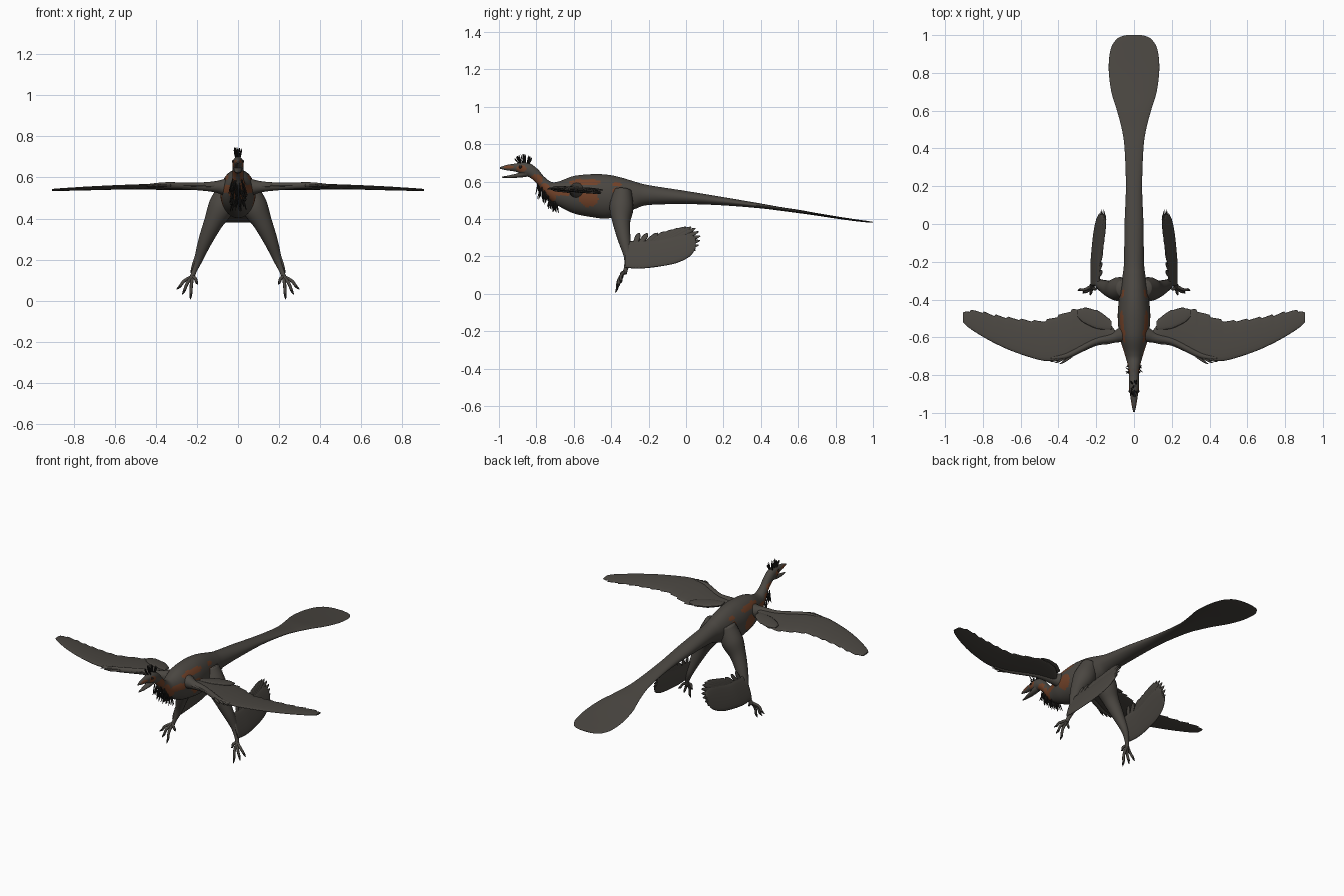
import bpy, bmesh, math, random
from mathutils import Vector as V

random.seed(4)
if "Cube" in bpy.data.objects:
    bpy.data.objects.remove(bpy.data.objects["Cube"])


def material(name, rgb):
    m = bpy.data.materials.new(name)
    m.use_nodes = True
    m.diffuse_color = (*rgb, 1)
    m.node_tree.nodes["Principled BSDF"].inputs["Base Color"].default_value = (*rgb, 1)
    return m


MATS = [material("grey_brown_plumage", (.07, .063, .054)),
        material("rust_markings", (.17, .055, .022)),
        material("black_quill", (.014, .013, .012))]
GREY, RUST, BLACK = range(3)


def smooth_rows(rows, steps):
    """Spline through tuples of numbers."""
    out = []
    for i in range(len(rows) - 1):
        p = [rows[max(0, min(len(rows) - 1, i + k))] for k in (-1, 0, 1, 2)]
        for j in range(steps):
            t = j / steps
            out.append([.5 * (2 * b + (c - a) * t + (2 * a - 5 * b + 4 * c - d) * t * t
                              + (3 * b - a - 3 * c + d) * t ** 3) for a, b, c, d in zip(*p)])
    return out + [list(rows[-1])]


def skin(bm, rings, segs=12, mat=GREY):
    """Bridge elliptical rings given as centre, half axis, half axis."""
    loops = [[bm.verts.new(c + u * math.cos(a) + v * math.sin(a))
              for a in (math.tau * k / segs for k in range(segs))] for c, u, v in rings]
    faces = [bm.faces.new(loops[0]), bm.faces.new(loops[-1][::-1])]
    for a, b in zip(loops, loops[1:]):
        for k in range(segs):
            n = (k + 1) % segs
            faces.append(bm.faces.new((a[k], a[n], b[n], b[k])))
    for f in faces:
        f.smooth, f.material_index = True, mat


def tube(bm, pts, steps=5, segs=8, mat=GREY, flat=1, normal=V((0, .3, 1))):
    """Tapered limb or quill through (x, y, z, radius) points."""
    rows = smooth_rows(pts, steps)
    rings = []
    for i, r in enumerate(rows):
        c = V(r[:3])
        t = (V(rows[min(i + 1, len(rows) - 1)][:3]) - V(rows[max(i - 1, 0)][:3])).normalized()
        u = t.cross(normal).normalized()
        rad = max(r[3], .0006)
        rings.append((c, u * rad, u.cross(t) * rad * flat))
    skin(bm, rings, segs, mat)


def finish(name, bm, mirror=False):
    bmesh.ops.recalc_face_normals(bm, faces=bm.faces[:])
    me = bpy.data.meshes.new(name)
    bm.to_mesh(me)
    bm.free()
    for m in MATS:
        me.materials.append(m)
    ob = bpy.data.objects.new(name, me)
    bpy.context.collection.objects.link(ob)
    if mirror:
        ob.modifiers.new("Mirror", "MIRROR").use_mirror_merge = False
    return ob


def trunk_rings(rows, steps):
    return [(V((0, y, z)), V((max(w, .001), 0, 0)), V((0, 0, max(h, .001))))
            for y, z, w, h in smooth_rows(rows, steps)]


# Head, neck, trunk and paddle tail: y, z, half width, half height
BODY = [(-.995, .673, .004, .004), (-.96, .675, .012, .014), (-.91, .675, .02, .022),
        (-.87, .669, .026, .034), (-.83, .657, .027, .038), (-.79, .622, .026, .042),
        (-.76, .58, .03, .048), (-.72, .547, .04, .052), (-.68, .535, .052, .066),
        (-.6, .53, .076, .1), (-.5, .525, .086, .115), (-.42, .52, .082, .117),
        (-.35, .525, .072, .098), (-.27, .527, .06, .072), (-.2, .528, .053, .053),
        (0, .515, .05, .035), (.2, .495, .043, .022), (.4, .47, .05, .013),
        (.5, .455, .064, .01), (.6, .441, .09, .009), (.7, .425, .12, .007),
        (.82, .406, .134, .006), (.92, .392, .125, .005), (.97, .386, .1, .004),
        (.99, .384, .075, .003), (1, .383, .04, .002)]
bm = bmesh.new()
skin(bm, trunk_rings(BODY, 10), 72)
# Rust blotches on the flanks, throat and face: y, z, half sizes
SPOTS = [(-.54, .597, .085, .017), (-.52, .51, .05, .045), (-.37, .585, .025, .013),
         (-.375, .553, .02, .013), (-.66, .545, .07, .02), (-.80, .61, .035, .03),
         (-.755, .555, .03, .035), (-.72, .515, .025, .022), (-.88, .67, .026, .018),
         (-.95, .678, .03, .008)]
for f in bm.faces:
    c = f.calc_center_median()
    if abs(c.x) > .008 and any(((c.y - y) / a) ** 2 + ((c.z - z) / b) ** 2 < 1
                               for y, z, a, b in SPOTS):
        f.material_index = RUST
finish("body", bm)

bm = bmesh.new()
skin(bm, trunk_rings([(-.985, .624, .003, .003), (-.95, .626, .011, .007), (-.9, .633, .018, .012),
                      (-.86, .643, .021, .018), (-.83, .65, .02, .018)], 5), 16)
finish("lower_jaw", bm)

bm = bmesh.new()
bmesh.ops.create_uvsphere(bm, u_segments=12, v_segments=8, radius=.009)
bmesh.ops.translate(bm, verts=bm.verts[:], vec=(.02, -.885, .678))
for f in bm.faces:
    f.smooth, f.material_index = True, BLACK
finish("eye", bm, True)

# Head crest quills
bm = bmesh.new()
for k in range(26):
    a = math.radians(random.uniform(-65, 65))
    x = random.uniform(-1, 1)
    base = V((x * .012, -.865 + .03 * math.sin(a), .693))
    tip = V((x * .022, -.87 + .055 * math.sin(a), .695 + .052 * math.cos(a)))
    mid = base.lerp(tip, .6)
    tube(bm, [(*base, .002), (*mid, .003), (*tip, .001)], 2, 5, BLACK, normal=V((1, .2, .1)))
finish("head_crest", bm)

# Shaggy throat quills
bm = bmesh.new()
for k in range(60):
    t, x = random.random(), random.uniform(-1, 1)
    base = V((x * .026, -.795 + .105 * t, .585 - .1 * t + .01 * x * x))
    tip = base + V((x * .02, random.uniform(-.02, .015), -.05 - random.uniform(0, .015)))
    tube(bm, [(*base, .003), (*base.lerp(tip, .6), .0035), (*tip, .001)], 2, 5, BLACK)
finish("throat_quills", bm)


# Wings: x, leading y, trailing y, half thickness
def wing_rings(rows, steps, lift=0, saw=0.0):
    rings = []
    for x, lead, trail, h in smooth_rows(rows, steps):
        trail += saw * (x * 15 % 1) * min(1, x * 3)
        mid = (lead + trail) / 2
        half = (trail - lead) / 2
        rings.append((V((x, mid, .559 - .012 * x - .08 * (mid + .6) + lift)),
                      V((0, half, -.08 * half)), V((0, 0, h))))
    return rings


bm = bmesh.new()
skin(bm, wing_rings([(.09, -.62, -.58, .02), (.13, -.635, -.53, .014), (.2, -.645, -.475, .012),
                     (.3, -.69, -.458, .011), (.36, -.72, -.475, .011), (.42, -.725, -.5, .01),
                     (.5, -.72, -.52, .009), (.64, -.675, -.506, .008), (.74, -.63, -.488, .007),
                     (.82, -.585, -.468, .006), (.88, -.545, -.466, .005),
                     (.905, -.52, -.475, .004)], 9, saw=.012), 20)
finish("wing", bm, True)

bm = bmesh.new()
skin(bm, wing_rings([(.12, -.56, -.515, .005), (.16, -.56, -.48, .006), (.21, -.55, -.455, .006),
                     (.27, -.52, -.447, .005), (.3, -.49, -.458, .003)], 5, .012, .008), 14)
finish("inner_wing_feathers", bm, True)

bm = bmesh.new()
tube(bm, [(.03, -.575, .55, .055), (.075, -.59, .553, .038), (.12, -.605, .555, .026),
          (.21, -.625, .557, .018), (.35, -.695, .562, .015), (.44, -.71, .56, .008)], 6, 14)
finish("wing_arm", bm, True)

bm = bmesh.new()
for dx, dy in ((.0, -.012), (.025, -.006), (.05, 0)):
    tube(bm, [(.33 + dx, -.7, .562, .007), (.37 + dx, -.722 + dy / 2, .563, .006),
              (.395 + dx, -.73 + dy, .558, .001)], 4, 7)
finish("wing_fingers", bm, True)

# Legs
bm = bmesh.new()
tube(bm, [(.045, -.34, .55, .05), (.08, -.345, .46, .064), (.12, -.345, .38, .047),
          (.16, -.33, .29, .034), (.193, -.312, .2, .021), (.215, -.32, .14, .012),
          (.225, -.33, .108, .013)], 6, 18, normal=V((0, 1, .2)))
finish("leg", bm, True)

# Toes with dark claws
bm = bmesh.new()
ankle = V((.223, -.328, .118))
for tip in ((.30, -.352, .055), (.272, -.368, .03), (.232, -.378, .006), (.195, -.345, .08)):
    tip = V(tip)
    knuckle = ankle.lerp(tip, .5) + V((0, -.008, .01))
    claw = ankle.lerp(tip, .78)
    tube(bm, [(*ankle, .009), (*knuckle, .008), (*claw, .007)], 4, 8, normal=V((0, 1, .3)))
    tube(bm, [(*claw, .007), (*claw.lerp(tip, .5), .005), (*tip, .001)], 3, 8, BLACK,
         normal=V((0, 1, .3)))
finish("toes", bm, True)


# Leg feather fan, tilted like the shin
def fan_point(y, z):
    return V((.232 - .33 * (z - .13) - .04 * max(0, y + .2), y, z))


bm = bmesh.new()
rings = []
for y, low, high in smooth_rows([(-.325, .14, .28), (-.25, .135, .285), (-.15, .145, .29),
                                 (-.05, .165, .315), (.02, .2, .32), (.05, .24, .3)], 5):
    c, top = fan_point(y, (low + high) / 2), fan_point(y, high)
    rings.append((c, top - c, V((.008, 0, 0))))
skin(bm, rings, 16)
TIPS = [(-.25, .325), (-.15, .325), (-.07, .342), (0, .358), (.05, .35), (.076, .31),
        (.066, .26), (.03, .21), (-.03, .175)]
for y, z in smooth_rows(TIPS, 2):
    tip = fan_point(y, z)
    root = fan_point(-.3 + .3 * (y + .3), .21 + .2 * (z - .2))
    rows = [(*root.lerp(tip, t), r) for t, r in ((0, .006), (.5, .014), (.85, .013), (1, .003))]
    tube(bm, rows, 4, 8, flat=.25, normal=V((1, 0, .33)))
finish("leg_feather_fan", bm, True)
